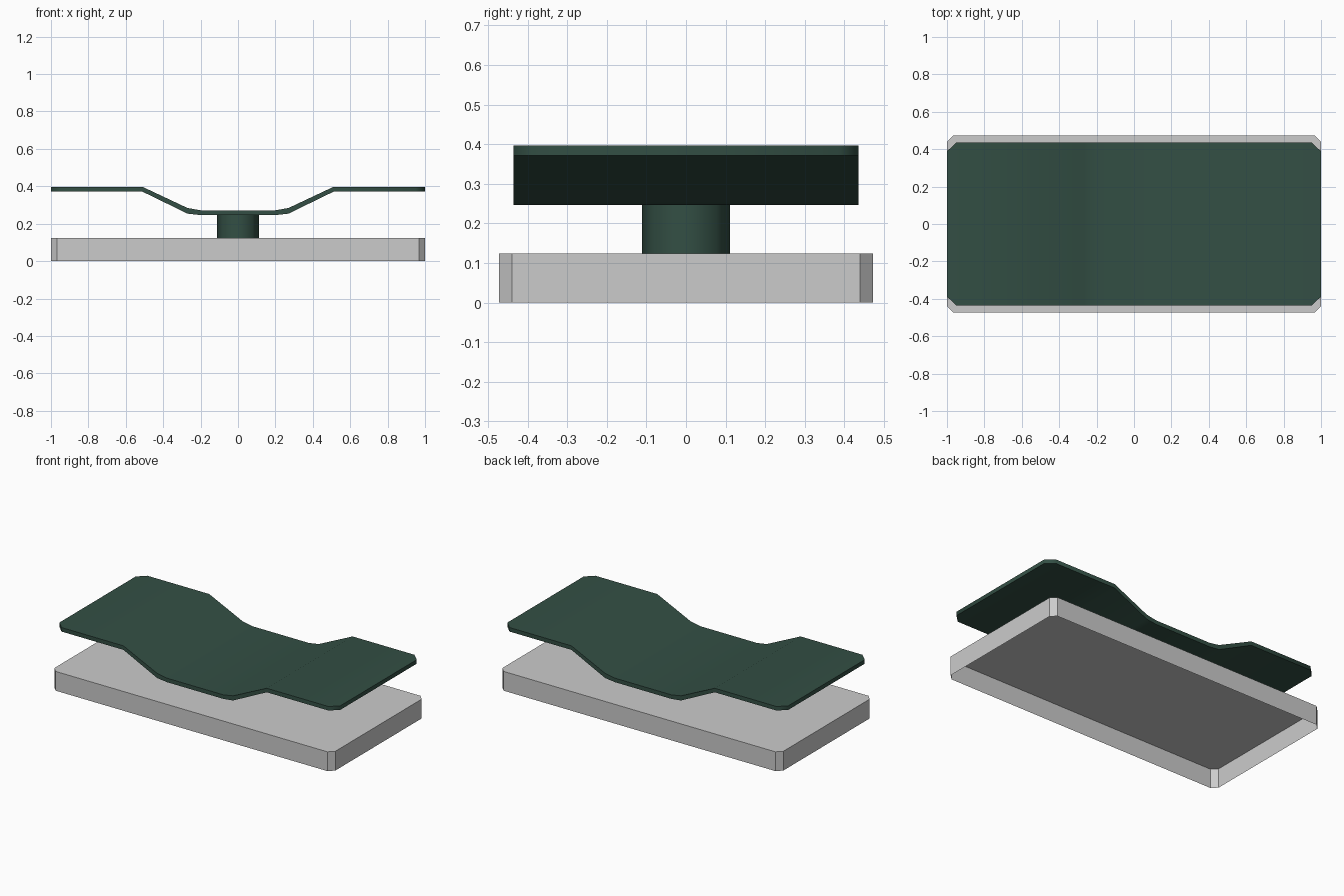
import bpy, bmesh, math

if "Cube" in bpy.data.objects:
    bpy.data.objects.remove(bpy.data.objects["Cube"])


def material(name, rgb):
    m = bpy.data.materials.new(name)
    m.diffuse_color = (*rgb, 1)
    m.use_nodes = True
    m.node_tree.nodes["Principled BSDF"].inputs["Base Color"].default_value = m.diffuse_color
    return m


green = material("dark green", (0.033, 0.078, 0.058))
grey = material("light grey", (0.6, 0.6, 0.6))


def finish(name, bm, mat, smooth=None):
    bmesh.ops.recalc_face_normals(bm, faces=bm.faces)
    me = bpy.data.meshes.new(name)
    bm.to_mesh(me)
    bm.free()
    me.materials.append(mat)
    ob = bpy.data.objects.new(name, me)
    bpy.context.collection.objects.link(ob)
    if smooth:
        bpy.context.view_layer.objects.active = ob
        ob.select_set(True)
        bpy.ops.object.shade_smooth_by_angle(angle=math.radians(smooth))
        ob.select_set(False)
    return ob


# Base: chamfered tray, open underneath
bm = bmesh.new()
X, Y, C, H = 1.0, 0.472, 0.033, 0.124
outline = [(X, -Y + C), (X, Y - C), (X - C, Y), (-X + C, Y),
           (-X, Y - C), (-X, -Y + C), (-X + C, -Y), (X - C, -Y)]
low = [bm.verts.new((x, y, 0)) for x, y in outline]
top = [bm.verts.new((x, y, H)) for x, y in outline]
for i in range(8):
    j = (i + 1) % 8
    bm.faces.new((low[i], low[j], top[j], top[i]))
bm.faces.new(top)
base = finish("base", bm, grey)
# open shell: make sure the deck faces upward
if max(base.data.polygons, key=lambda p: p.center.z).normal.z < 0:
    base.data.flip_normals()

# Pillar between base and seat
bm = bmesh.new()
bmesh.ops.create_cone(bm, cap_ends=False, segments=8, radius1=0.111,
                      radius2=0.111, depth=0.131)
bmesh.ops.translate(bm, verts=bm.verts, vec=(0, 0, H + 0.0655))
finish("pillar", bm, green, 50)

# Dipped top plate: stations of x, half width, top height, underside height
half = [(0.20, 0.436, 0.272, 0.246), (0.27, 0.436, 0.284, 0.254),
        (0.51, 0.436, 0.397, 0.371), (0.95, 0.436, 0.397, 0.371),
        (1.00, 0.388, 0.397, 0.371)]
stations = [(-x, w, t, b) for x, w, t, b in reversed(half)] + half
bm = bmesh.new()
rings = [[bm.verts.new((x, y, z)) for y, z in ((-w, b), (w, b), (w, t), (-w, t))]
         for x, w, t, b in stations]
for a, b in zip(rings, rings[1:]):
    for i in range(4):
        j = (i + 1) % 4
        bm.faces.new((a[i], a[j], b[j], b[i]))
bm.faces.new(rings[0])
bm.faces.new(rings[-1])
finish("top_plate", bm, green, 50)
